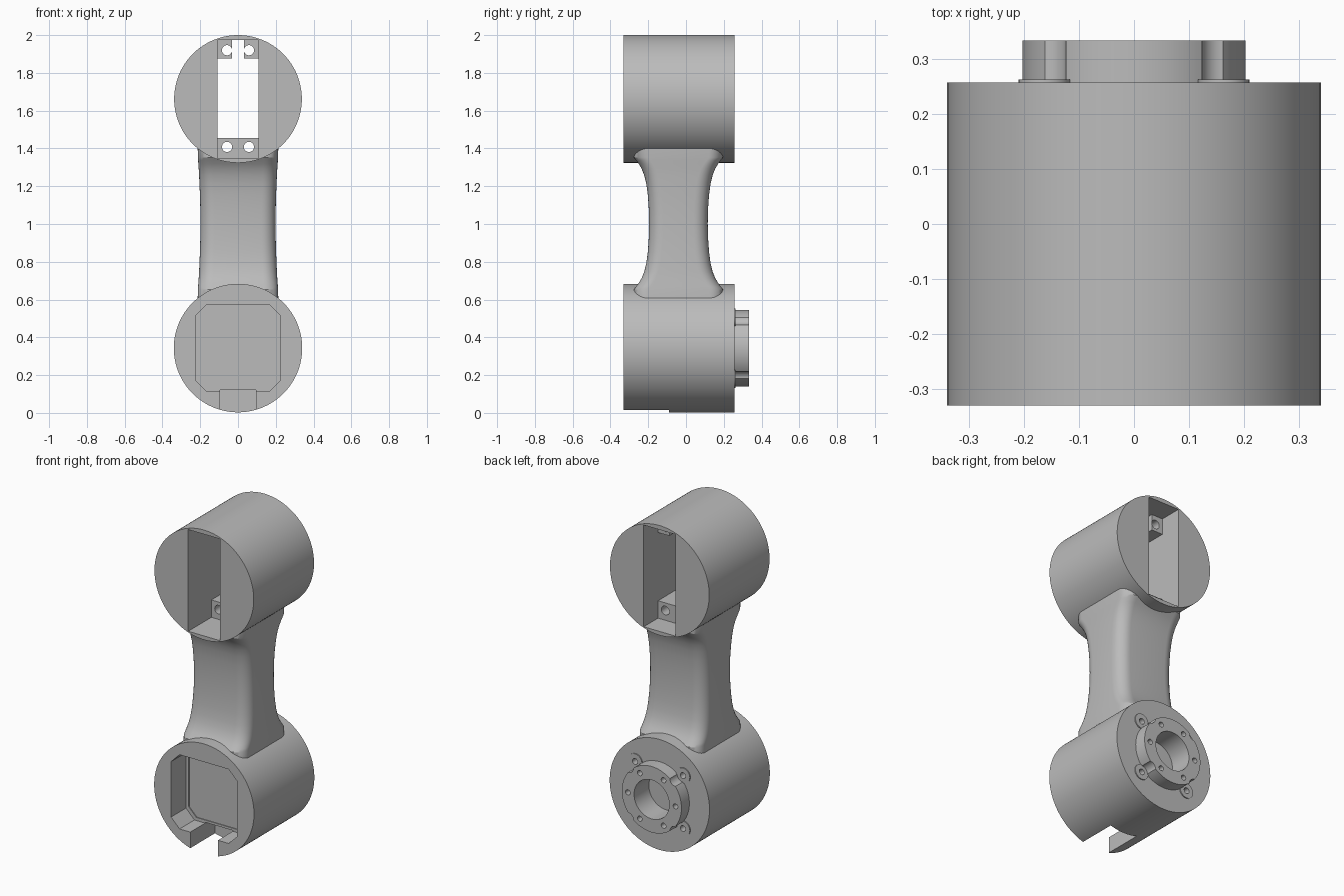
import bpy, bmesh, math
from mathutils import Matrix, Vector

cube = bpy.data.objects.get("Cube")
if cube:
    bpy.data.objects.remove(cube, do_unlink=True)

grey = bpy.data.materials.new("neutral_grey")
grey.use_nodes = True
COL = (0.5, 0.5, 0.5, 1)
grey.diffuse_color = COL
grey.node_tree.nodes["Principled BSDF"].inputs["Base Color"].default_value = COL

Y0, Y1 = -0.33, 0.257           # front and back of both drums
LOW, HIGH, R = 0.343, 1.662, 0.338   # drum centre heights and radius


def make(name, bm):
    bmesh.ops.recalc_face_normals(bm, faces=bm.faces)
    me = bpy.data.meshes.new(name)
    bm.to_mesh(me)
    bm.free()
    ob = bpy.data.objects.new(name, me)
    me.materials.append(grey)
    bpy.context.collection.objects.link(ob)
    return ob


def cyl(name, x, z, r, y0, y1, n=96):
    """Cylinder along y."""
    bm = bmesh.new()
    m = Matrix.Translation((x, (y0 + y1) / 2, z)) @ Matrix.Rotation(math.pi / 2, 4, 'X')
    bmesh.ops.create_cone(bm, cap_ends=True, segments=n, radius1=r, radius2=r,
                          depth=abs(y1 - y0), matrix=m)
    return make(name, bm)


def box(name, x0, x1, y0, y1, z0, z1):
    bm = bmesh.new()
    c = Vector((x0 + x1, y0 + y1, z0 + z1)) / 2
    bmesh.ops.create_cube(bm, size=1, matrix=Matrix.Translation(c)
                          @ Matrix.Diagonal((x1 - x0, y1 - y0, z1 - z0, 1)))
    return make(name, bm)


def octagon(name, x, z0, z1, c, y0, y1):
    """Prism along y with chamfered corners."""
    pts = [(-x + c, z0), (x - c, z0), (x, z0 + c), (x, z1 - c),
           (x - c, z1), (-x + c, z1), (-x, z1 - c), (-x, z0 + c)]
    bm = bmesh.new()
    f = bm.faces.new([bm.verts.new((px, y0, pz)) for px, pz in pts])
    ext = bmesh.ops.extrude_face_region(bm, geom=[f])["geom"]
    bmesh.ops.translate(bm, vec=(0, y1 - y0, 0),
                        verts=[v for v in ext if isinstance(v, bmesh.types.BMVert)])
    return make(name, bm)


def cut(ob, cutters):
    for c in cutters:
        c.hide_render = True
        mod = ob.modifiers.new("cut", 'BOOLEAN')
        mod.operation, mod.solver, mod.object = 'DIFFERENCE', 'EXACT', c
        bpy.context.view_layer.objects.active = ob
        bpy.ops.object.modifier_apply(modifier=mod.name)
        bpy.data.objects.remove(c, do_unlink=True)


def slot_cutter():
    return box("slot_cutter", -0.108, 0.108, -0.5, 0.5, 1.348, 1.974)


parts = []

# Upper drum with a through slot
upper = cyl("upper_drum", 0, HIGH, R, Y0, Y1, 128)
cut(upper, [slot_cutter()])
parts.append(upper)

# Mounting tabs inside the slot, each with two screw holes
TY0, TY1 = -0.105, 0.118
for name, z0, z1, hz in (("lower_tab", 1.343, 1.455, 1.408), ("upper_tab", 1.875, 1.977, 1.92)):
    tab = box(name, -0.11, 0.11, TY0, TY1, z0, z1)
    cutters = [cyl("hole", s * 0.058, hz, 0.027, -0.3, 0.3, 32) for s in (-1, 1)]
    if name == "upper_tab":
        cutters.append(box("slit", -0.031, 0.031, -0.3, 0.3, 1.8, 1.974))
    cut(tab, cutters)
    parts.append(tab)

# Lower drum: front pocket, cable notch and back bores
SCREWS = [(sx * 0.163, LOW + sz * 0.163) for sx in (-1, 1) for sz in (-1, 1)]
BORE_R, BORE_Y = 0.12, 0.19
lower = cyl("lower_drum", 0, LOW, R + 0.002, Y0, Y1, 128)
cut(lower, [
    octagon("pocket", 0.225, 0.115, 0.572, 0.058, -0.5, -0.185),
    octagon("pocket_recess", 0.206, 0.134, 0.556, 0.052, -0.25, -0.18),
    box("cable_notch", -0.094, 0.094, -0.5, -0.09, -0.1, 0.12),
    cyl("bore", 0, LOW, BORE_R, BORE_Y, 0.5, 64),
])
cut(lower, [cyl("hole", x, z, 0.018, 0.2, 0.5, 24) for x, z in SCREWS])
parts.append(lower)

# Raised ring on the back with corner scallops and six screw holes
ring = cyl("mount_ring", 0, LOW, 0.203, Y1 - 0.004, 0.334, 96)
cut(ring, [cyl("bore", 0, LOW, BORE_R, 0, 0.5, 64)])
cut(ring, [cyl("scallop", x, z, 0.04, 0, 0.5, 32) for x, z in SCREWS])
for i in range(6):
    a = i * math.pi / 3
    cut(ring, [cyl("hole", 0.162 * math.cos(a), LOW + 0.162 * math.sin(a), 0.016, 0.27, 0.5, 24)])
parts.append(ring)

# Thin washers around the corner screws
for i, (x, z) in enumerate(SCREWS):
    washer = cyl(f"screw_washer_{i + 1}", x, z, 0.047, Y1 - 0.003, Y1 + 0.006, 32)
    cut(washer, [cyl("hole", x, z, 0.018, 0, 0.5, 24)])
    parts.append(washer)

# Flared neck: rounded-rectangle sections, mirrored about mid height
half = [(0, 0.155, 0.199), (0.08, 0.157, 0.1995), (0.15, 0.162, 0.2015), (0.21, 0.170, 0.204),
        (0.255, 0.181, 0.206), (0.29, 0.195, 0.208), (0.315, 0.210, 0.210),
        (0.335, 0.225, 0.211), (0.35, 0.236, 0.212), (0.415, 0.236, 0.214)]
rows = [(1.003 - d, hy, hx) for d, hy, hx in reversed(half)]
rows += [(1.003 + d, hy, hx) for d, hy, hx in half[1:]]
bm = bmesh.new()
rings = []
for z, hy, hx in rows:
    loop = []
    for q, (sx, sy) in enumerate(((1, 1), (-1, 1), (-1, -1), (1, -1))):
        for k in range(9):
            a = (q + k / 8) * math.pi / 2
            r = 0.075
            loop.append(bm.verts.new((sx * (hx - r) + r * math.cos(a),
                                      -0.04 + sy * (hy - r) + r * math.sin(a), z)))
    rings.append(loop)
for a, b in zip(rings, rings[1:]):
    for i in range(len(a)):
        j = (i + 1) % len(a)
        bm.faces.new((a[i], a[j], b[j], b[i]))
bm.faces.new(rings[0])
bm.faces.new(rings[-1])
neck = make("neck", bm)
cut(neck, [slot_cutter()])
parts.append(neck)

# Smooth shading with sharp edges kept
bpy.ops.object.select_all(action='DESELECT')
for ob in parts:
    ob.select_set(True)
bpy.context.view_layer.objects.active = parts[0]
bpy.ops.object.shade_smooth_by_angle(angle=math.radians(30))
